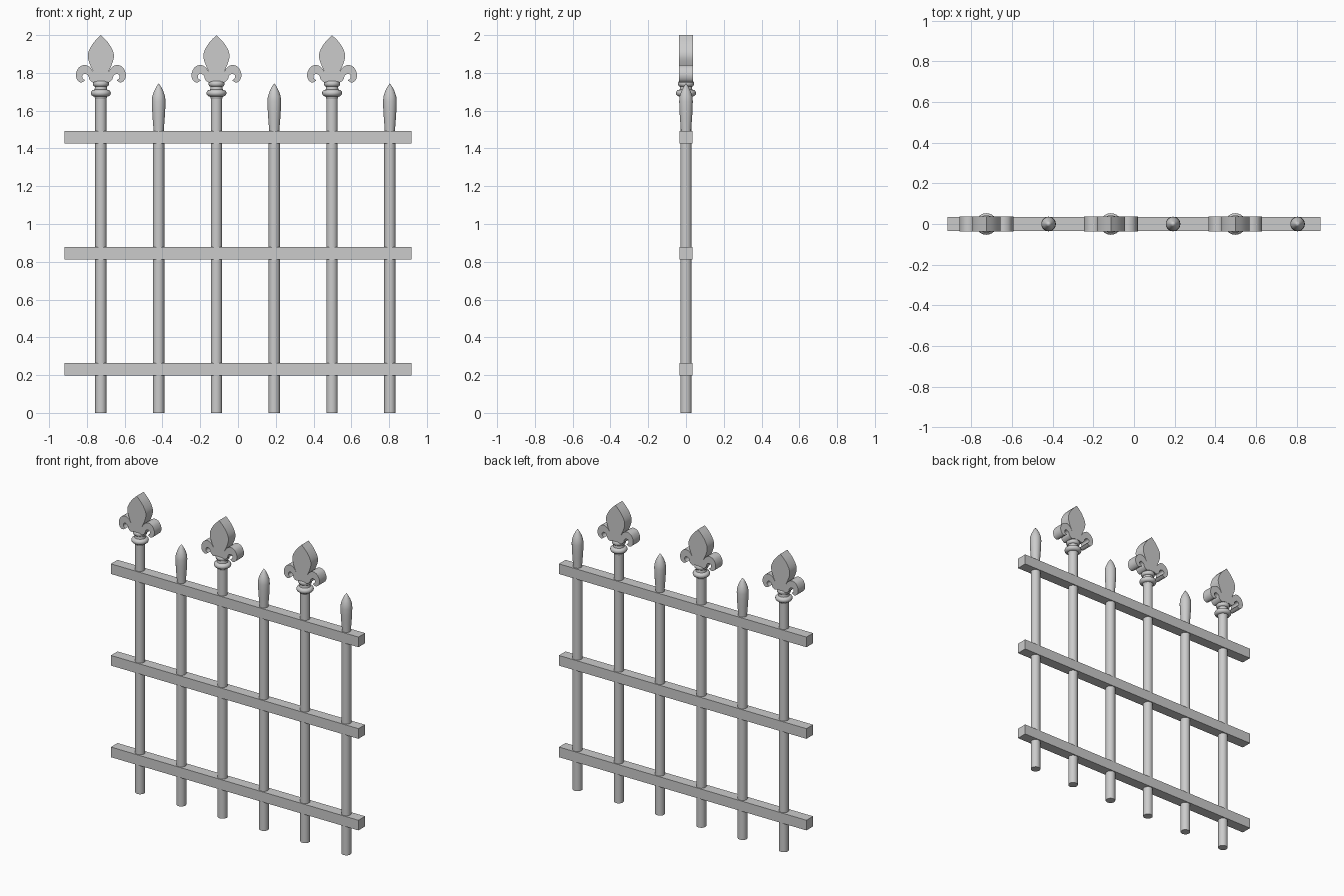
import bpy, bmesh, math
from mathutils import Vector

if "Cube" in bpy.data.objects:
    bpy.data.objects.remove(bpy.data.objects["Cube"])


def finish(bm, name, loc, angle=35):
    bmesh.ops.recalc_face_normals(bm, faces=bm.faces)
    me = bpy.data.meshes.new(name)
    bm.to_mesh(me)
    bm.free()
    ob = bpy.data.objects.new(name, me)
    bpy.context.collection.objects.link(ob)
    ob.location = loc
    bpy.ops.object.select_all(action='DESELECT')
    ob.select_set(True)
    bpy.context.view_layer.objects.active = ob
    bpy.ops.object.shade_smooth_by_angle(angle=math.radians(angle))
    return ob


def lathe(name, profile, x, sides=24):
    # closed solid of revolution from (radius, z) points
    bm = bmesh.new()
    rings = []
    for r, z in profile:
        rings.append([bm.verts.new((r * math.cos(2 * math.pi * i / sides),
                                    r * math.sin(2 * math.pi * i / sides), z))
                      for i in range(sides)])
    for a, b in zip(rings, rings[1:]):
        for i in range(sides):
            j = (i + 1) % sides
            bm.faces.new((a[i], a[j], b[j], b[i]))
    bm.faces.new(rings[0])
    bm.faces.new(rings[-1])
    bmesh.ops.remove_doubles(bm, verts=bm.verts, dist=1e-5)
    return finish(bm, name, (x, 0, 0))


def smooth_path(pts, steps=4):
    # Catmull-Rom through the points, keeping both ends sharp
    p = [Vector(q) for q in pts]
    p = [2 * p[0] - p[1]] + p + [2 * p[-1] - p[-2]]
    out = []
    for a, b, c, d in zip(p, p[1:], p[2:], p[3:]):
        for s in range(steps):
            t = s / steps
            out.append(0.5 * (2 * b + (c - a) * t + (2 * a - 5 * b + 4 * c - d) * t * t
                              + (3 * b - a - 3 * c + d) * t ** 3))
    return out


# half outline of the lily finial: petal, curled leaf outside, leaf underside
PETAL = [(0, 2.0), (0.036, 1.963), (0.062, 1.921), (0.069, 1.885), (0.058, 1.845), (0.040, 1.805)]
LEAF = [(0.040, 1.805), (0.058, 1.830), (0.085, 1.842), (0.115, 1.830), (0.132, 1.795),
        (0.126, 1.764), (0.105, 1.749), (0.083, 1.760)]
UNDER = [(0.083, 1.760), (0.097, 1.772), (0.097, 1.788), (0.083, 1.795), (0.067, 1.785),
         (0.060, 1.765), (0.042, 1.750), (0.020, 1.756)]


def lily(x):
    half = smooth_path(PETAL) + smooth_path(LEAF) + smooth_path(UNDER)
    half.append(Vector(UNDER[-1]))
    outline = half + [Vector((-p.x, p.y)) for p in reversed(half[1:])]
    bm = bmesh.new()
    face = bm.faces.new([bm.verts.new((p.x, -0.037, p.y)) for p in outline])
    ext = bmesh.ops.extrude_face_region(bm, geom=[face])
    verts = [g for g in ext['geom'] if isinstance(g, bmesh.types.BMVert)]
    bmesh.ops.translate(bm, verts=verts, vec=(0, 0.074, 0))
    bmesh.ops.triangulate(bm, faces=[f for f in bm.faces if len(f.verts) > 4])
    finish(bm, "lily_finial", (x, 0, 0))


def ring(z, r, h, base):
    # rounded bead profile
    return [(base + (r - base) * math.sin(math.pi * i / 8),
             z - h * math.cos(math.pi * i / 8)) for i in range(9)]


COLLAR = ([(0.029, 1.66)] + ring(1.693, 0.053, 0.018, 0.034) + [(0.032, 1.72)]
          + ring(1.743, 0.043, 0.015, 0.032) + [(0.027, 1.765), (0.012, 1.775), (0.0, 1.78)])
SPEAR = [(0.027, 1.48), (0.028, 1.51), (0.032, 1.56), (0.035, 1.61), (0.036, 1.65),
         (0.034, 1.675), (0.025, 1.702), (0.013, 1.726), (0.0, 1.745)]

# upright bars, alternating lily and spear tops
for i in range(6):
    x = -0.726 + 0.306 * i
    top = 1.67 if i % 2 == 0 else 1.485
    lathe("upright_bar", [(0.03, 0), (0.03, top)], x)
    if i % 2 == 0:
        lathe("collar", COLLAR, x)
        lily(x)
    else:
        lathe("spear_tip", SPEAR, x)

# horizontal rails
for z in (0.231, 0.845, 1.459):
    bm = bmesh.new()
    bmesh.ops.create_cube(bm, size=1)
    bmesh.ops.scale(bm, vec=(1.836, 0.07, 0.068), verts=bm.verts)
    finish(bm, "rail", (0, 0, z))
